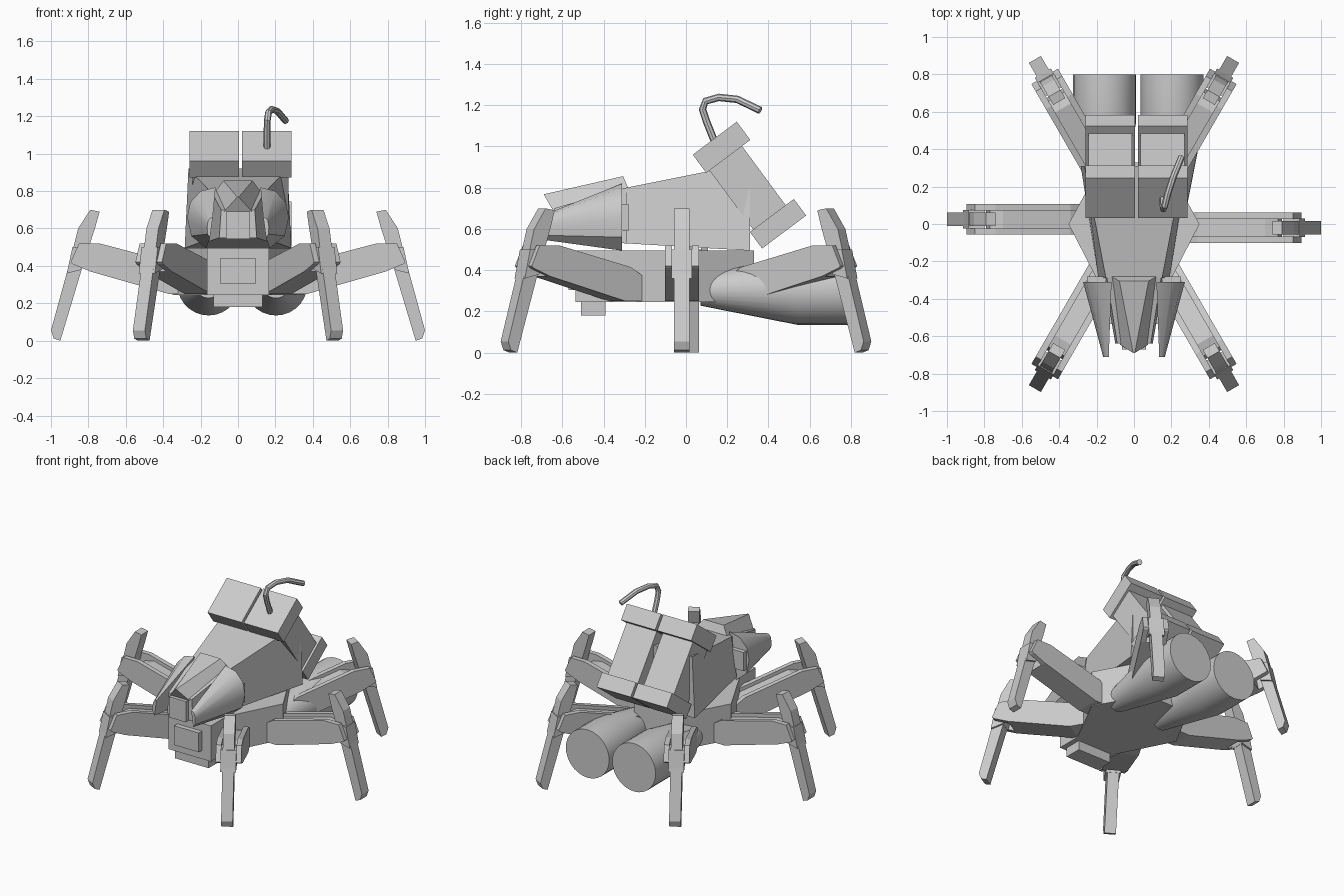
import bpy, bmesh
from math import sin, cos, pi, radians
from mathutils import Matrix, Vector

if "Cube" in bpy.data.objects:
    bpy.data.objects.remove(bpy.data.objects["Cube"])


def loft(name, rings, matrix=None, smooth=False):
    """Closed skin through rings that share a point count."""
    bm = bmesh.new()
    rows = [[bm.verts.new(p) for p in r] for r in rings]
    n = len(rows[0])
    for a, b in zip(rows, rows[1:]):
        for i in range(n):
            j = (i + 1) % n
            bm.faces.new((a[i], a[j], b[j], b[i]))
    bm.faces.new(rows[0])
    bm.faces.new(rows[-1])
    bmesh.ops.recalc_face_normals(bm, faces=bm.faces)
    if matrix:
        bm.transform(matrix)
    me = bpy.data.meshes.new(name)
    bm.to_mesh(me)
    bm.free()
    ob = bpy.data.objects.new(name, me)
    bpy.context.collection.objects.link(ob)
    if smooth:
        bpy.ops.object.select_all(action='DESELECT')
        ob.select_set(True)
        bpy.context.view_layer.objects.active = ob
        bpy.ops.object.shade_smooth_by_angle(angle=radians(35))
    return ob


def box(name, x0, x1, y0, y1, z0, z1, matrix=None):
    return loft(name, [[(x0, y0, z), (x1, y0, z), (x1, y1, z), (x0, y1, z)]
                       for z in (z0, z1)], matrix)


def slab(name, profile, y0, y1, matrix=None):
    """Profile in x/z, thickened along y."""
    return loft(name, [[(x, y, z) for x, z in profile] for y in (y0, y1)], matrix)


def rect(y, w0, w1, z0, z1):
    return [(-w0, y, z0), (w0, y, z0), (w1, y, z1), (-w1, y, z1)]


# Lower chassis: hexagonal plate with a head block
hexa = [(.35, 0), (.17, .33), (-.17, .33), (-.35, 0), (-.165, -.36), (.165, -.36)]
loft("chassis", [[(x, y, z) for x, y in hexa] for z in (.245, .495)])
box("head_block", -.165, .165, -.535, -.33, .245, .495)
box("head_plate", -.095, .095, -.57, -.53, .305, .44)
box("chin_block", -.13, .13, -.51, -.39, .18, .25)

# Upper hull, tapering to the nose
loft("upper_hull", [rect(.31, .285, .265, .495, .92), rect(-.29, .19, .15, .53, .80)])
loft("nose_core", [rect(-.29, .16, .145, .53, .80), rect(-.64, .10, .09, .55, .70)])
box("nose_block", -.065, .065, -.67, -.5, .545, .69)

# Pointed top petal
loft("top_petal", [[(-.078, -.305, .856), (.078, -.305, .856), (.13, -.275, .785), (-.13, -.275, .785)],
                   [(-.004, -.69, .768), (.004, -.69, .768), (.075, -.645, .69), (-.075, -.645, .69)]])

# Curved side petals, with small hinge pads behind
base = [(.12, .82), (.2, .8), (.255, .74), (.272, .66), (.25, .56), (.17, .495)]
tip = [(.135, .66), (.15, .655), (.16, .64), (.165, .61), (.163, .57), (.15, .55)]
for side, s in (("left", -1), ("right", 1)):
    loft(side + "_petal", [[(s * x, -.31, z) for x, z in base],
                           [(s * x, -.71, z) for x, z in tip]], smooth=True)
    box(side + "_petal_pad", s * .15, s * .25, -.32, -.28, .59, .72)

# Twin tapered engines
for side, cx in (("left", -.157), ("right", .203)):
    loft(side + "_engine", [[(cx + r * cos(2 * pi * i / 28), y, .303 + r * sin(2 * pi * i / 28))
                             for i in range(28)]
                            for y, r in ((.07, .075), (.54, .168), (.80, .168))], smooth=True)

# Tilted back packs: local x = outward, local z = up along the pack
tilt = Matrix(((0, -1, 0, .013), (.8, 0, -.594, .369), (.6, 0, .804, .505), (0, 0, 0, 1)))
for side, a, b in (("left", .008, .272), ("right", -.272, -.008)):
    box(side + "_pack_body", .02, .217, a + .015, b - .015, .05, .52, tilt)
    box(side + "_pack_lower_cap", 0, .267, a, b, 0, .10, tilt)
    box(side + "_pack_upper_cap", 0, .267, a, b, .456, .566, tilt)

# Bent antenna
path = [(.155, .14, 1.02), (.155, .10, 1.12), (.157, .08, 1.18), (.163, .095, 1.22),
        (.18, .16, 1.238), (.21, .25, 1.228), (.255, .36, 1.175)]
rings = []
for k, p in enumerate(path):
    d = Vector(path[min(k + 1, 6)]) - Vector(path[max(k - 1, 0)])
    d.normalize()
    side_v = Vector((1, 0, 0)) - d * d.x
    side_v.normalize()
    up = d.cross(side_v)
    rings.append([Vector(p) + .018 * (side_v * cos(pi * i / 4) + up * sin(pi * i / 4))
                  for i in range(8)])
loft("antenna", rings, smooth=True)

# Six legs: forked thigh, knee sleeve and shin, drawn along +x
thigh = [(.27, .25), (.27, .37), (.34, .415), (.74, .52), (.85, .52), (.895, .42), (.885, .41), (.79, .37), (.37, .25)]
filler = [(.27, .25), (.27, .35), (.34, .39), (.70, .485), (.77, .47), (.79, .37), (.37, .25)]
sleeve = [(.80, .50), (.885, .50), (.915, .36), (.835, .38)]
shin = [(.74, .69), (.79, .70), (.855, .60), (.90, .42), (1.0, .055), (.985, .012), (.95, 0), (.83, .40), (.765, .60)]
legs = [("front_right", -60, .03, -.014), ("middle_right", 0, 0, -.02), ("back_right", 60, .03, .014),
        ("back_left", 120, -.03, .014), ("middle_left", 180, 0, .025), ("front_left", 240, -.03, -.014)]
for name, ang, x, y in legs:
    m = Matrix.Translation((x, y, 0)) @ Matrix.Rotation(radians(ang), 4, 'Z')
    slab(name + "_thigh_plate_a", thigh, -.082, -.048, m)
    slab(name + "_thigh_plate_b", thigh, .048, .082, m)
    slab(name + "_thigh_core", filler, -.048, .048, m)
    slab(name + "_knee_sleeve", sleeve, -.05, .05, m)
    slab(name + "_shin", shin, -.037, .037, m)
